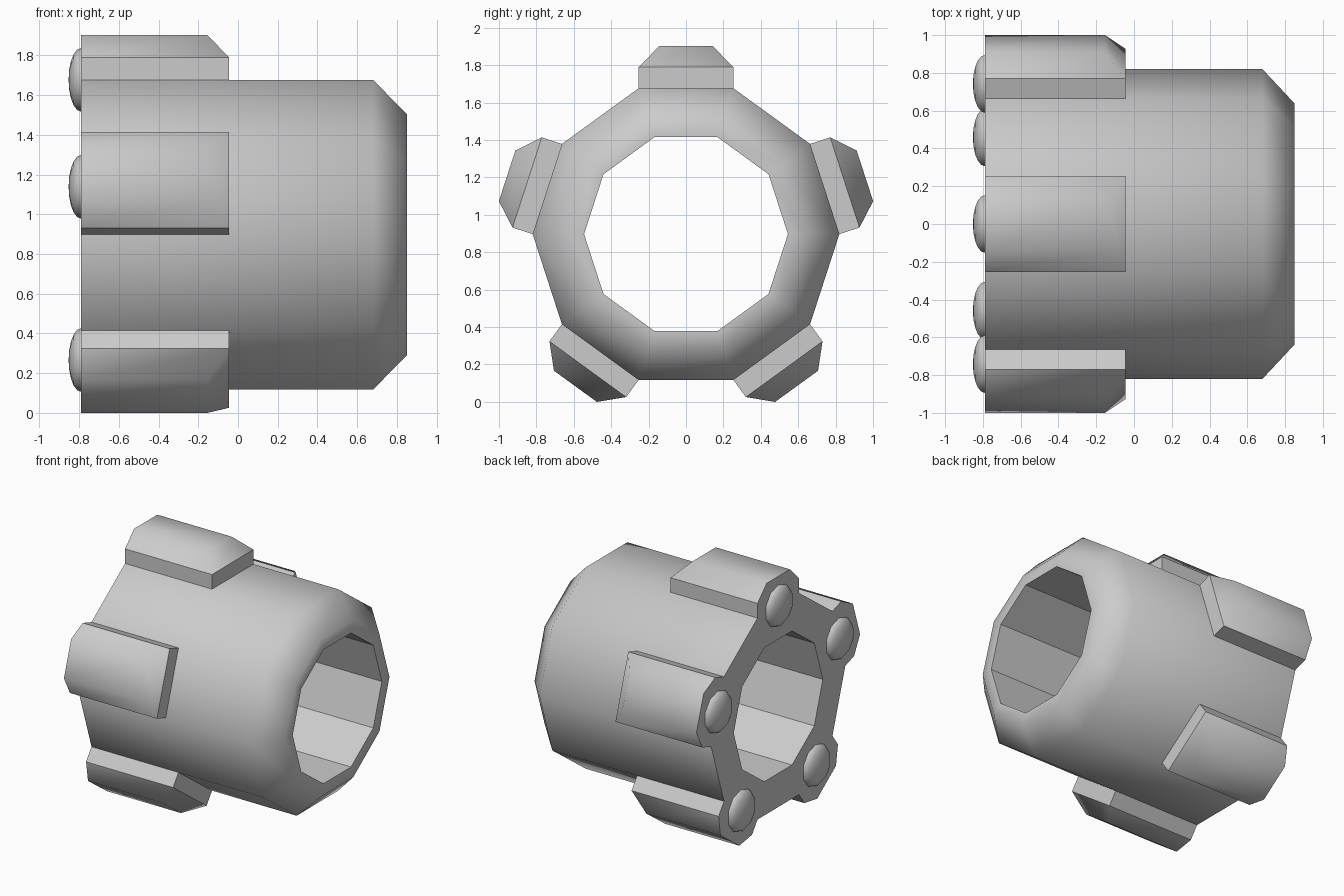
import bpy
import bmesh
from math import sin, cos, pi, radians
from mathutils import Matrix, Vector

if "Cube" in bpy.data.objects:
    bpy.data.objects.remove(bpy.data.objects["Cube"])

CZ = 0.897                      # height of the main axis
R = 0.82                        # outer corner radius of the ten-sided body
APO = R * cos(pi / 10)          # distance from axis to a flat
X_BACK, X_FRONT = -0.79, 0.85


def finish(bm, name, matrix=Matrix()):
    bmesh.ops.recalc_face_normals(bm, faces=bm.faces)
    mesh = bpy.data.meshes.new(name)
    bm.to_mesh(mesh)
    bm.free()
    obj = bpy.data.objects.new(name, mesh)
    bpy.context.collection.objects.link(obj)
    obj.matrix_world = matrix
    return obj


def ring(bm, x, r, n=10, phase=0.0, cz=0.0):
    return [bm.verts.new((x, r * cos(phase + 2 * pi * i / n),
                          cz + r * sin(phase + 2 * pi * i / n))) for i in range(n)]


def bridge(bm, a, b, smooth):
    n = len(a)
    for i in range(n):
        f = bm.faces.new((a[i], a[(i + 1) % n], b[(i + 1) % n], b[i]))
        f.smooth = smooth


# Hollow body: smooth outside and rim, flat bore and back
bm = bmesh.new()
profile = [(X_BACK, R), (0.68, R), (X_FRONT, 0.638), (X_FRONT, 0.545), (X_BACK, 0.545)]
rings = [ring(bm, x, r) for x, r in profile]
for i, smooth in enumerate((True, True, True, False, False)):
    bridge(bm, rings[i], rings[(i + 1) % 5], smooth)
finish(bm, "body", Matrix.Translation((0, 0, CZ)))


# Lug with a hipped outer face, open where it sits on the body
def make_lug(name, matrix):
    w, x1, x2 = R * sin(pi / 10), -0.155, -0.045
    mid, top, tw = 0.893, 1.006, 0.142
    section = [(-w, APO), (-w, mid), (-tw, top), (tw, top), (w, mid), (w, APO)]
    bm = bmesh.new()
    back = [bm.verts.new((X_BACK, y, z)) for y, z in section]
    front = [bm.verts.new((x1 if z == top else x2, y, z)) for y, z in section]
    for i in range(5):
        f = bm.faces.new((back[i], back[i + 1], front[i + 1], front[i]))
        f.smooth = i in (1, 2, 3)
    bm.faces.new(back)
    bm.faces.new((front[0], front[1], front[4], front[5]))
    slope = bm.faces.new((front[1], front[2], front[3], front[4]))
    slope.smooth = True
    finish(bm, name, matrix)


# Domed bolt head on the back of a lug
def make_bolt(name, matrix):
    r, depth, steps = 0.16, 0.063, 5
    bm = bmesh.new()
    prev = None
    for s in range(steps):
        a = s / steps * pi / 2
        cur = ring(bm, X_BACK - depth * sin(a), r * cos(a), phase=pi / 2, cz=APO)
        if prev:
            bridge(bm, prev, cur, True)
        prev = cur
    tip = bm.verts.new((X_BACK - depth, 0, APO))
    for i in range(10):
        bm.faces.new((prev[i], prev[(i + 1) % 10], tip)).smooth = True
    # recalc is ambiguous on open shells, so close the base
    bm.verts.ensure_lookup_table()
    bm.faces.new(bm.verts[:10])
    finish(bm, name, matrix)


# Five lugs and bolts around the axis
for k in range(5):
    m = Matrix.Translation((0, 0, CZ)) @ Matrix.Rotation(radians(72 * k), 4, 'X')
    make_lug(f"lug_{k + 1}", m)
    make_bolt(f"bolt_head_{k + 1}", m)
